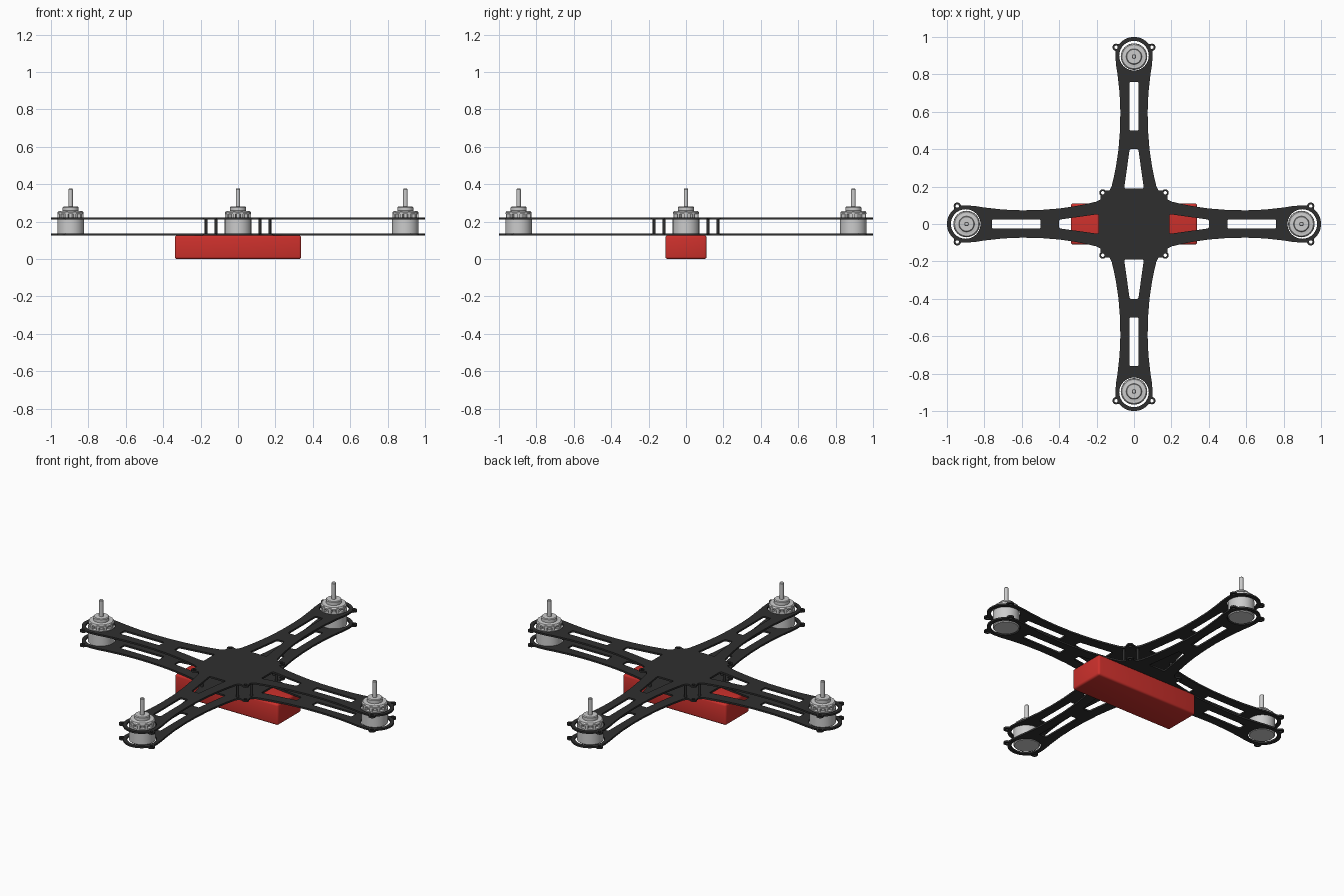
import bpy, bmesh
from math import sin, cos, pi, radians, atan2
from mathutils import Matrix, Vector

if "Cube" in bpy.data.objects:
    bpy.data.objects.remove(bpy.data.objects["Cube"])


def material(name, rgb):
    m = bpy.data.materials.new(name)
    m.diffuse_color = (*rgb, 1)
    m.use_nodes = True
    m.node_tree.nodes["Principled BSDF"].inputs["Base Color"].default_value = m.diffuse_color
    return m


CARBON = material("dark_carbon", (0.028, 0.028, 0.028))
RED = material("battery_red", (0.61, 0.03, 0.025))


def arc(cx, cy, r, a0, a1, n):
    """Points on an arc, angles in degrees."""
    return [(cx + r * cos(radians(a0 + (a1 - a0) * i / n)),
             cy + r * sin(radians(a0 + (a1 - a0) * i / n))) for i in range(n + 1)]


def circle(cx, cy, r, n=16):
    return arc(cx, cy, r, 0, 360 * (n - 1) / n, n - 1)


def turn(pts, k):
    """Rotate points by k quarter turns."""
    c, s = round(cos(k * pi / 2)), round(sin(k * pi / 2))
    return [(c * x - s * y, s * x + c * y) for x, y in pts]


# Frame plate outline: half an arm from root to tip, with a bolt ear beside the motor
EAR = (0.945, 0.096)
ea = math_ear = atan2(EAR[1], EAR[0] - 0.9) * 180 / pi
half = [(0.2, 0.12), (0.25, 0.108), (0.3, 0.098), (0.35, 0.09), (0.4, 0.083), (0.5, 0.075),
        (0.6, 0.073), (0.7, 0.077), (0.8, 0.088), (0.85, 0.096)]
half += arc(0.9, 0, 0.1, 100, ea + 13, 4)
half += arc(*EAR, 0.019, ea + 95, ea - 95, 10)
half += arc(0.9, 0, 0.1, ea - 13, 0, 10)
mirrored = [(x, -y) for x, y in half]
arm = mirrored + half[-2::-1]
# Centre ear between neighbouring arms
arm += [(0.178, 0.132)] + arc(0.167, 0.167, 0.019, -50, 140, 10) + [(0.132, 0.178)]

# Cut-outs of one arm: motor hole, long slot, tapered window, bolt holes
slot = [(0.505, -0.024), (0.755, -0.024), (0.76, -0.019), (0.76, 0.019),
        (0.755, 0.024), (0.505, 0.024), (0.5, 0.019), (0.5, -0.019)]
window = [(0.195, -0.052), (0.395, -0.024), (0.4, -0.019), (0.4, 0.019),
          (0.395, 0.024), (0.195, 0.052), (0.19, 0.047), (0.19, -0.047)]
holes = [circle(0.9, 0, 0.079, 40), slot, window, circle(*EAR, 0.009),
         circle(EAR[0], -EAR[1], 0.009), circle(0.167, 0.167, 0.009)]


def plate(name, z, thickness):
    cu = bpy.data.curves.new(name, 'CURVE')
    cu.dimensions = '2D'
    cu.fill_mode = 'BOTH'
    cu.extrude = thickness / 2
    outline = [p for k in range(4) for p in turn(arm, k)]
    for pts in [outline] + [turn(h, k) for k in range(4) for h in holes]:
        sp = cu.splines.new('POLY')
        sp.points.add(len(pts) - 1)
        for p, (x, y) in zip(sp.points, pts):
            p.co = (x, y, 0, 1)
        sp.use_cyclic_u = True
    ob = bpy.data.objects.new(name, cu)
    bpy.context.collection.objects.link(ob)
    ob.location.z = z
    cu.materials.append(CARBON)
    bpy.ops.object.select_all(action='DESELECT')
    bpy.context.view_layer.objects.active = ob
    ob.select_set(True)
    bpy.ops.object.convert(target='MESH')


plate("lower_plate", 0.131, 0.01)
plate("upper_plate", 0.216, 0.01)


def finish(name, bm, mat=None, smooth=True):
    bmesh.ops.recalc_face_normals(bm, faces=bm.faces)
    me = bpy.data.meshes.new(name)
    bm.to_mesh(me)
    bm.free()
    ob = bpy.data.objects.new(name, me)
    bpy.context.collection.objects.link(ob)
    if mat:
        me.materials.append(mat)
    if smooth:
        bpy.ops.object.select_all(action='DESELECT')
        bpy.context.view_layer.objects.active = ob
        ob.select_set(True)
        bpy.ops.object.shade_smooth_by_angle(angle=radians(35))
    return ob


def lathe(bm, profile, n=32, closed=False):
    """Spin an (r, z) profile about z; open profiles get end caps."""
    rings = [[bm.verts.new((r * cos(2 * pi * i / n), r * sin(2 * pi * i / n), z))
              for i in range(n)] for r, z in profile]
    pairs = list(zip(rings, rings[1:])) + ([(rings[-1], rings[0])] if closed else [])
    for a, b in pairs:
        for i in range(n):
            j = (i + 1) % n
            bm.faces.new((a[i], a[j], b[j], b[i]))
    if not closed:
        bm.faces.new(rings[0])
        bm.faces.new(rings[-1])


# Motors: can, vented bell with ribs, stepped hub and shaft
for k, side in enumerate(("right", "back", "left", "front")):
    bm = bmesh.new()
    lathe(bm, [(0.066, 0.127), (0.071, 0.132), (0.071, 0.222), (0.05, 0.222), (0.05, 0.254),
               (0.055, 0.254), (0.055, 0.256), (0.042, 0.258), (0.042, 0.276), (0.038, 0.28),
               (0.012, 0.28), (0.012, 0.372), (0.009, 0.376)])
    lathe(bm, [(0.056, 0.24), (0.07, 0.24), (0.07, 0.248), (0.064, 0.256), (0.048, 0.256)],
          closed=True)
    for i in range(10):
        m = (Matrix.Rotation(2 * pi * i / 10, 4, 'Z') @ Matrix.Translation((0.058, 0, 0.235))
             @ Matrix.Diagonal((0.022, 0.014, 0.034, 1)))
        bmesh.ops.create_cube(bm, size=1, matrix=m)
    ob = finish("motor_" + side, bm)
    ob.location = Vector((*turn([(0.895, 0)], k)[0], 0))

# Standoff posts between the plates, a pair at each corner
bm = bmesh.new()
for k in range(4):
    for x, y in turn([(0.17, 0.117), (0.117, 0.17)], k):
        bmesh.ops.create_cone(bm, cap_ends=True, segments=12, radius1=0.008, radius2=0.008,
                              depth=0.084, matrix=Matrix.Translation((x, y, 0.1735)))
finish("standoff_posts", bm, CARBON)

# Battery pack slung under the frame
bm = bmesh.new()
bmesh.ops.create_cube(bm, size=1, matrix=Matrix.Translation((0, 0, 0.063))
                      @ Matrix.Diagonal((0.676, 0.22, 0.126, 1)))
bmesh.ops.bevel(bm, geom=bm.edges[:], offset=0.012, segments=3, profile=0.5, affect='EDGES')
finish("battery", bm, RED)
